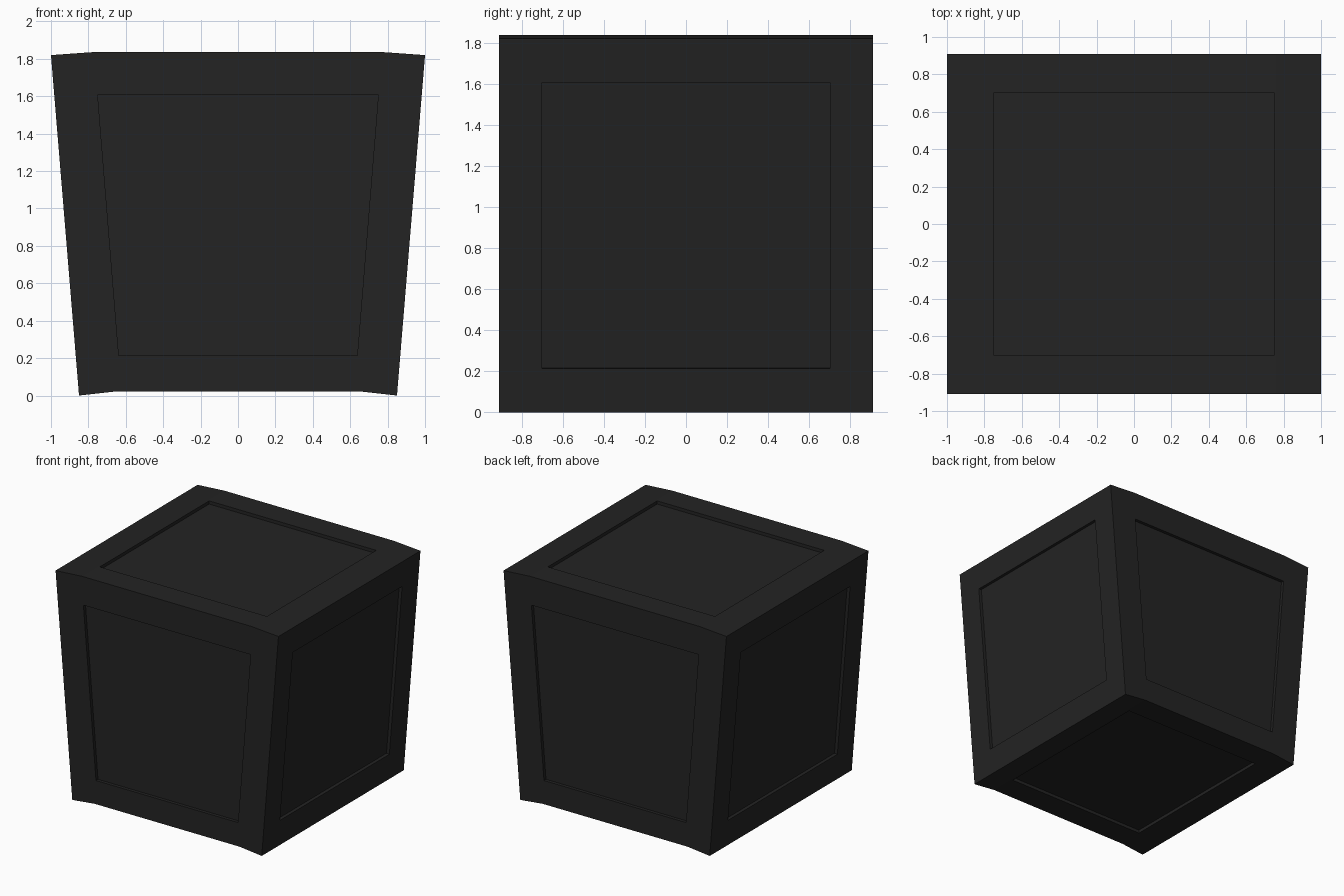
import bpy, bmesh
from mathutils import Vector

if "Cube" in bpy.data.objects:
    bpy.data.objects.remove(bpy.data.objects["Cube"], do_unlink=True)

HALF_DEPTH = 0.91
RECESS = 0.026
CORNERS = {"top": (1.0, 1.82), "bottom": (0.85, 0.0)}
BENDS = {"top": (0.76, 1.837), "bottom": (0.65, 0.022)}

stone = bpy.data.materials.new("charcoal")
stone.use_nodes = True
colour = (0.017, 0.017, 0.017, 1)
stone.diffuse_color = colour
stone.node_tree.nodes["Principled BSDF"].inputs["Base Color"].default_value = colour


def add_prism(bm, ring_a, ring_b):
    """Close two matching rings of points into a solid."""
    a = [bm.verts.new(p) for p in ring_a]
    b = [bm.verts.new(p) for p in ring_b]
    bm.faces.new(a)
    bm.faces.new(b[::-1])
    for i in range(len(a)):
        j = (i + 1) % len(a)
        bm.faces.new((a[i], b[i], b[j], a[j]))


def make_object(name, bm):
    bmesh.ops.recalc_face_normals(bm, faces=bm.faces[:])
    mesh = bpy.data.meshes.new(name)
    bm.to_mesh(mesh)
    bm.free()
    mesh.materials.append(stone)
    obj = bpy.data.objects.new(name, mesh)
    bpy.context.collection.objects.link(obj)
    return obj


# Wedge body: arched profile extruded from front to back
right_half = [BENDS["bottom"], CORNERS["bottom"], CORNERS["top"], BENDS["top"]]
profile = right_half + [(-x, z) for x, z in reversed(right_half)]
bm = bmesh.new()
add_prism(bm, *[[(x, y, z) for x, z in profile] for y in (-HALF_DEPTH, HALF_DEPTH)])
block = make_object("wedge_block", bm)

# Recess cutters: one thin slab for each of the six sides
bm = bmesh.new()


def add_slab(quad, u=0.75, v=0.765):
    """Shrink a side about its middle and thicken it across the surface."""
    quad = [Vector(p) for p in quad]
    mid = sum(quad, Vector()) / 4
    along = (quad[1] + quad[2] - quad[0] - quad[3]).normalized()
    normal = along.cross(quad[3] - quad[0]).normalized()
    across = normal.cross(along)
    if normal.dot(mid - Vector((0, 0, 0.92))) < 0:
        normal = -normal
    panel = [mid + along * (p - mid).dot(along) * u + across * (p - mid).dot(across) * v
             for p in quad]
    add_prism(bm, [p - normal * RECESS for p in panel], [p + normal * 0.1 for p in panel])


(tx, tz), (bx, bz) = CORNERS["top"], CORNERS["bottom"]
for s in (-1, 1):
    y = s * HALF_DEPTH
    # front and back
    add_slab([(-bx, y, bz), (bx, y, bz), (tx, y, tz), (-tx, y, tz)])
    # left and right
    add_slab([(s * bx, -HALF_DEPTH, bz), (s * bx, HALF_DEPTH, bz),
              (s * tx, HALF_DEPTH, tz), (s * tx, -HALF_DEPTH, tz)], u=0.77)
for side in ("top", "bottom"):
    x, z = CORNERS[side][0], BENDS[side][1]
    add_slab([(-x, -HALF_DEPTH, z), (x, -HALF_DEPTH, z),
              (x, HALF_DEPTH, z), (-x, HALF_DEPTH, z)], v=0.77)
cutter = make_object("recess_cutter", bm)
cutter.hide_render = True

# Cut the recesses and drop the cutter
cut = block.modifiers.new("recesses", "BOOLEAN")
cut.operation = "DIFFERENCE"
cut.solver = "EXACT"
cut.object = cutter
bpy.context.view_layer.objects.active = block
bpy.ops.object.modifier_apply(modifier=cut.name)
bpy.data.objects.remove(cutter, do_unlink=True)
